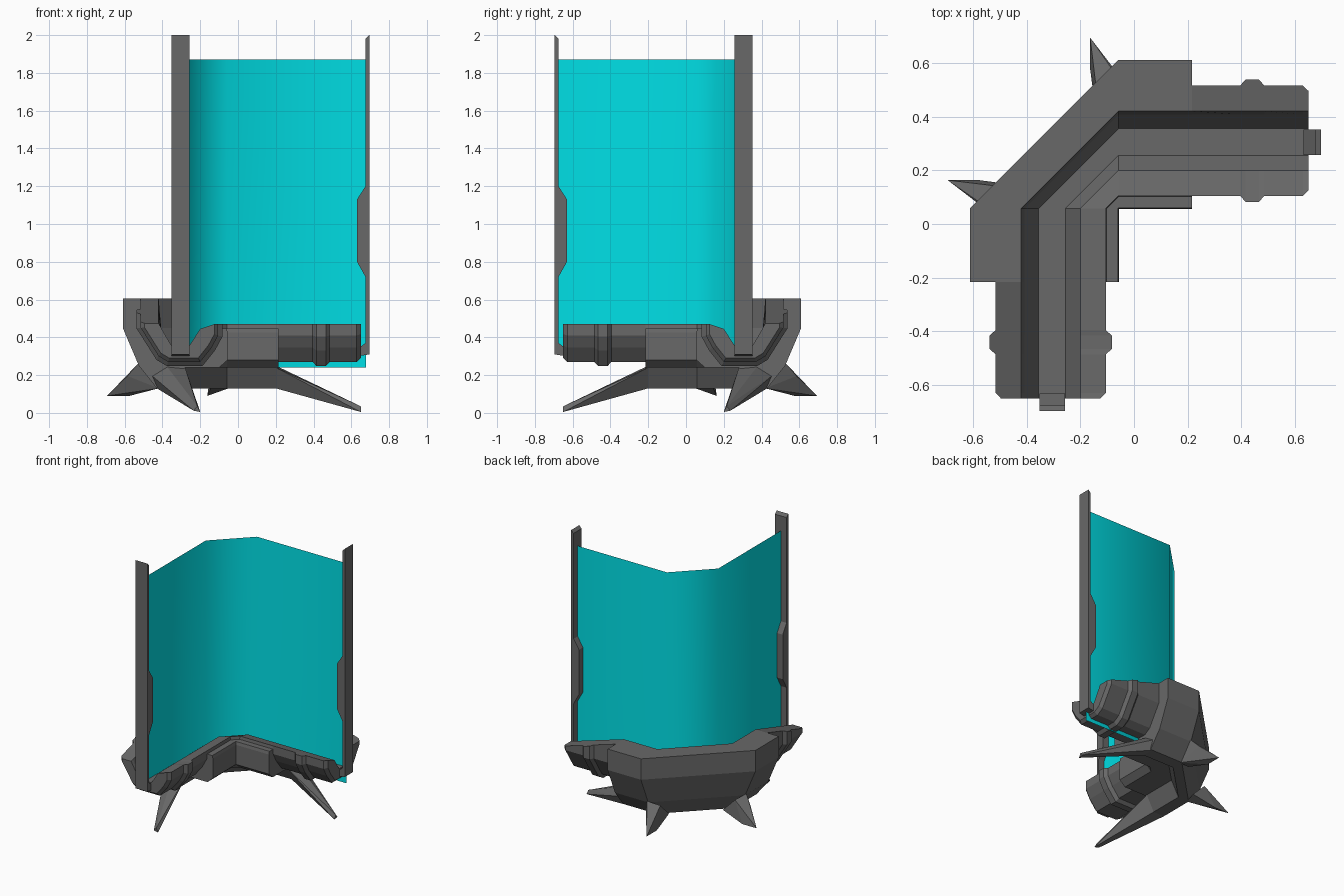
import bpy, bmesh

if "Cube" in bpy.data.objects:
    bpy.data.objects.remove(bpy.data.objects["Cube"])


def material(name, rgb):
    m = bpy.data.materials.new(name)
    m.diffuse_color = (*rgb, 1)
    m.use_nodes = True
    m.node_tree.nodes["Principled BSDF"].inputs["Base Color"].default_value = m.diffuse_color
    return m


GREY = material("dark_grey", (.14, .14, .14))
CYAN = material("cyan_energy", (0, .74, .79))


def mirrored(p):
    # the model is symmetric about the vertical plane y = -x
    return (-p[1], -p[0], p[2])


def finish(name, bm, mat=GREY):
    bmesh.ops.recalc_face_normals(bm, faces=bm.faces)
    me = bpy.data.meshes.new(name)
    bm.to_mesh(me)
    bm.free()
    me.materials.append(mat)
    ob = bpy.data.objects.new(name, me)
    bpy.context.collection.objects.link(ob)
    return ob


def loft(name, rings):
    bm = bmesh.new()
    vs = [[bm.verts.new(p) for p in r] for r in rings]
    n = len(rings[0])
    for a, b in zip(vs, vs[1:]):
        for i in range(n):
            j = (i + 1) % n
            bm.faces.new((a[i], a[j], b[j], b[i]))
    bm.faces.new(vs[0])
    bm.faces.new(vs[-1])
    bmesh.ops.remove_doubles(bm, verts=bm.verts, dist=0.0005)
    bmesh.ops.dissolve_degenerate(bm, edges=bm.edges, dist=0.0005)
    return finish(name, bm)


def hull(name, pts):
    bm = bmesh.new()
    for p in pts:
        bm.verts.new(p)
    bmesh.ops.convex_hull(bm, input=bm.verts)
    loose = [v for v in bm.verts if not v.link_faces]
    bmesh.ops.delete(bm, geom=loose, context='VERTS')
    bmesh.ops.dissolve_limit(bm, angle_limit=0.02, verts=bm.verts, edges=bm.edges)
    return finish(name, bm)


# Cross-sections (y, z): outer lip, underside, inner lip, then the shared trench
trench = [(.2, .445), (.255, .36), (.355, .36), (.407, .45), (.42, .605)]
hub = [(.61, .605), (.61, .45), (.525, .25), (.43, .13), (.34, .13), (.28, .24),
       (.1, .24), (.055, .28), (.055, .425), (.06, .447), (.102, .447), (.105, .47)]
arm = [(.515, .605), (.515, .45), (.42, .30), (.37, .27), (.33, .27), (.26, .27),
       (.2, .27), (.14, .345), (.105, .41), (.105, .43), (.105, .45), (.105, .47)]


def section(x, prof, s=1.0):
    # outer shell scales for collars and end chamfers; outer lip slopes down the arm
    lip = .605 - .3 * max(0, x - .215)
    out = []
    for y, z in prof:
        y = .31 + (y - .31) * s
        if z < .47:
            z = .47 + (z - .47) * s
        out.append((x, y, lip if z > .6 else z))
    return out + [(x, y, lip if z > .6 else z) for y, z in trench]


# Base: armoured trough with collar, step to thick hub, and chamfered corner
half = [section(.65, arm, .9), section(.628, arm),
        section(.485, arm), section(.465, arm, 1.11),
        section(.415, arm, 1.11), section(.395, arm),
        section(.215, arm), section(.215, hub), section(-.058, hub)]
loft("base_trough", half + [[mirrored(p) for p in r] for r in reversed(half)])

# Energy wall: thin smooth sheet standing in the trench
path = [(.677, .305, .24), (-.058, .305, .24), (-.305, .058, .35), (-.305, -.677, .35)]
bm = bmesh.new()
cols = [(bm.verts.new((x, y, z)), bm.verts.new((x, y, 1.87))) for x, y, z in path]
for (a, b), (c, d) in zip(cols, cols[1:]):
    bm.faces.new((a, c, d, b))
wall = finish("energy_wall", bm, CYAN)
for p in wall.data.polygons:
    p.use_smooth = True

# End posts, front legs and rear spikes, each with its mirrored twin
post = [(.695, .31), (.695, 2), (.675, 1.98), (.675, 1.2), (.63, 1.13),
        (.63, .8), (.675, .72), (.675, .37), (.635, .34), (.635, .3)]
leg = [(.2, .28, .24), (.2, .34, .13), (.2, .43, .13), (.2, .46, .2), (.2, .38, .25),
       (.65, .2, .005), (.65, .235, .012), (.65, .215, .035)]
spike = [(-.163, .693, .09), (-.163, .575, .09), (-.08, .585, .195), (-.05, .53, .26),
         (-.14, .5, .24), (-.05, .42, .13), (-.14, .40, .14)]
for side, f in (("right", lambda p: p), ("left", mirrored)):
    loft(side + "_post", [[f((x, y, z)) for x, z in post] for y in (.257, .352)])
    hull(side + "_front_leg", [f(p) for p in leg])
    hull(side + "_rear_spike", [f(p) for p in spike])
